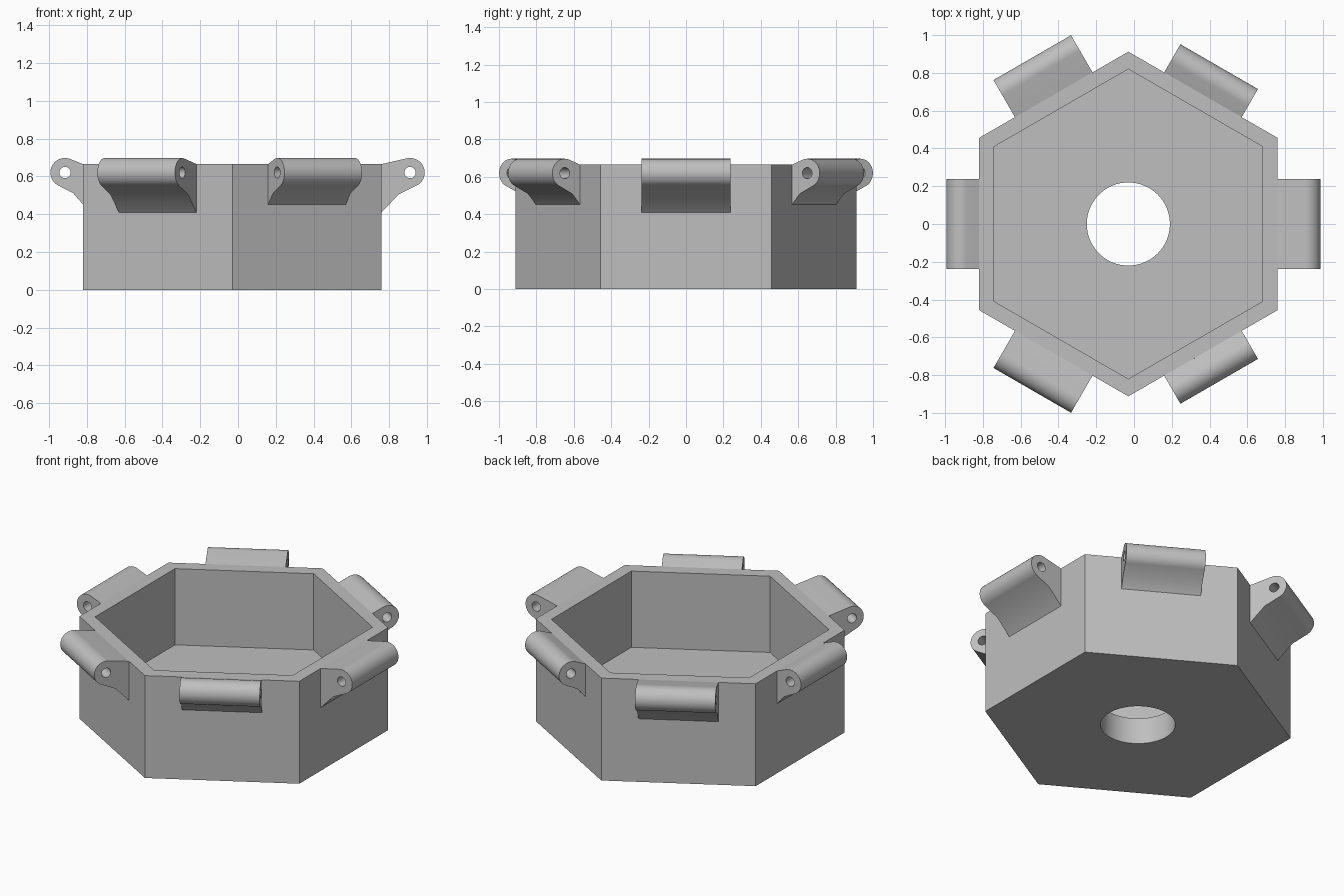
import bpy
import bmesh
from math import cos, sin, pi, radians
from mathutils import Matrix

if "Cube" in bpy.data.objects:
    bpy.data.objects.remove(bpy.data.objects["Cube"])

CENTRE_X = -0.03
APOTHEM, INNER_APOTHEM = 0.79, 0.71
HEIGHT, FLOOR = 0.665, 0.17
HINGE_HALF = 0.237
BARREL_Z, BARREL_R, PIN_R = 0.62, 0.077, 0.03

grey = bpy.data.materials.new("light grey")
grey.use_nodes = True
colour = (0.52, 0.52, 0.52, 1)
grey.diffuse_color = colour
grey.node_tree.nodes["Principled BSDF"].inputs["Base Color"].default_value = colour


def arc(cx, cy, r, start, end, steps):
    """Points along a circular arc, angles in degrees."""
    angles = [radians(start + (end - start) * i / steps) for i in range(steps + 1)]
    return [(cx + r * cos(a), cy + r * sin(a)) for a in angles]


def activate(obj):
    bpy.ops.object.select_all(action='DESELECT')
    obj.select_set(True)
    bpy.context.view_layer.objects.active = obj


def prism(name, sides, radius, z0, z1):
    """Upright prism with one corner pointing to the back."""
    bpy.ops.mesh.primitive_cylinder_add(
        vertices=sides, radius=radius, depth=z1 - z0,
        location=(CENTRE_X, 0, (z0 + z1) / 2))
    obj = bpy.context.object
    obj.name = name
    return obj


def cut(target, cutter):
    cutter.hide_render = True
    mod = target.modifiers.new("cut", 'BOOLEAN')
    mod.operation, mod.solver, mod.object = 'DIFFERENCE', 'EXACT', cutter
    activate(target)
    bpy.ops.object.modifier_apply(modifier=mod.name)
    bpy.data.objects.remove(cutter)


def finish(obj):
    obj.data.materials.clear()
    obj.data.materials.append(grey)
    activate(obj)
    bpy.ops.object.shade_smooth_by_angle(angle=radians(25))


def hinge(name, angle, reach, root_z, knee, top_angle):
    """Pierced knuckle: a side profile extruded along the wall."""
    outline = [(0, HEIGHT), (0, root_z), knee]
    outline += arc(reach, BARREL_Z, BARREL_R, -60, top_angle, 24)
    pin = arc(reach, BARREL_Z, PIN_R, 0, 360, 24)[:-1]
    curve = bpy.data.curves.new(name, 'CURVE')
    curve.dimensions, curve.fill_mode = '2D', 'BOTH'
    curve.extrude = HINGE_HALF
    for loop in (outline, pin):
        spline = curve.splines.new('POLY')
        spline.points.add(len(loop) - 1)
        for point, (u, z) in zip(spline.points, loop):
            point.co = (u, z, 0, 1)
        spline.use_cyclic_u = True
    obj = bpy.data.objects.new(name, curve)
    bpy.context.collection.objects.link(obj)
    activate(obj)
    bpy.ops.object.convert(target='MESH')
    obj = bpy.context.object
    # Stand the profile upright, push it to the wall, turn it to its side
    place = (Matrix.Translation((CENTRE_X, 0, 0)) @ Matrix.Rotation(angle, 4, 'Z')
             @ Matrix.Translation((APOTHEM, 0, 0)) @ Matrix.Rotation(pi / 2, 4, 'X'))
    bm = bmesh.new()
    bm.from_mesh(obj.data)
    bmesh.ops.transform(bm, matrix=place, verts=bm.verts)
    bmesh.ops.remove_doubles(bm, verts=bm.verts, dist=0.0001)
    bmesh.ops.recalc_face_normals(bm, faces=bm.faces)
    bm.to_mesh(obj.data)
    bm.free()
    finish(obj)


# Hexagonal tray with an open pocket and a round hole in the floor
corner = 1 / cos(pi / 6)
tray = prism("hexagonal_tray", 6, APOTHEM * corner, 0, HEIGHT)
cut(tray, prism("pocket_cutter", 6, INNER_APOTHEM * corner, FLOOR, HEIGHT + 0.2))
cut(tray, prism("floor_hole_cutter", 64, 0.22, -0.2, FLOOR + 0.1))
finish(tray)

# Long and short hinge knuckles alternate around the six walls
sides = ["left", "back_left", "back_right", "right", "front_right", "front_left"]
for i, side in enumerate(sides):
    if i % 2 == 0:
        hinge(side + "_long_hinge", i * pi / 3, 0.15, 0.41, (0.09, 0.505), 103)
    else:
        hinge(side + "_short_hinge", i * pi / 3, 0.095, 0.452, (0.05, 0.51), 112)
